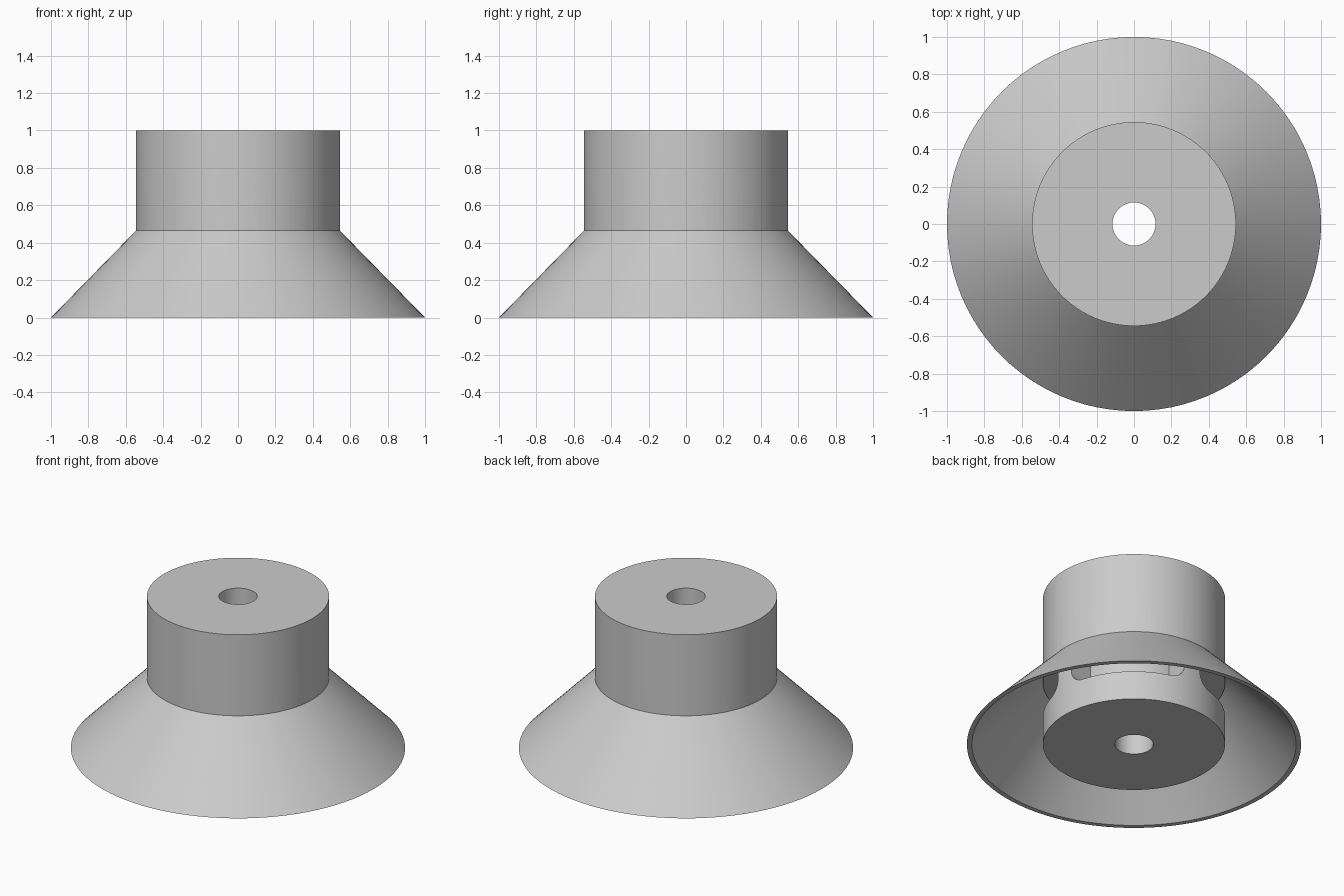
import bpy
import bmesh
from math import cos, sin, pi, radians, sqrt

SEGMENTS = 96
CORE_R, HOLE_R, HEIGHT = 0.545, 0.115, 1.0

cube = bpy.data.objects.get("Cube")
if cube:
    bpy.data.objects.remove(cube, do_unlink=True)

grey = bpy.data.materials.new("light_grey")
grey.use_nodes = True
colour = (0.6, 0.6, 0.6, 1)
grey.diffuse_color = colour
grey.node_tree.nodes["Principled BSDF"].inputs["Base Color"].default_value = colour


def loft(name, sections, closed):
    """Skin a list of equal point loops, capping the ends if not closed."""
    bm = bmesh.new()
    loops = [[bm.verts.new(p) for p in section] for section in sections]
    pairs = list(zip(loops, loops[1:]))
    if closed:
        pairs.append((loops[-1], loops[0]))
    else:
        bm.faces.new(loops[0])
        bm.faces.new(loops[-1])
    for a, b in pairs:
        for i in range(len(a)):
            j = (i + 1) % len(a)
            bm.faces.new((a[i], a[j], b[j], b[i]))
    bmesh.ops.recalc_face_normals(bm, faces=bm.faces)
    mesh = bpy.data.meshes.new(name)
    bm.to_mesh(mesh)
    bm.free()
    mesh.materials.append(grey)
    obj = bpy.data.objects.new(name, mesh)
    bpy.context.collection.objects.link(obj)
    return obj


def section(profile, angle):
    return [(r * cos(angle), r * sin(angle), z) for r, z in profile]


def revolve(name, profile):
    angles = [2 * pi * i / SEGMENTS for i in range(SEGMENTS)]
    return loft(name, [section(profile, a) for a in angles], True)


def slot_cutter(name, centre, half, low, high, corner, inner, outer):
    """Curved slot with rounded corners, following the core's side."""
    columns = []
    steps = 40
    for i in range(steps + 1):
        t = -cos(pi * i / steps)
        to_end = half * (1 - abs(t)) * CORE_R
        drop = max(corner - to_end, 0)
        inset = corner - sqrt(max(corner ** 2 - drop ** 2, 0))
        lo, hi = low + inset, high - inset
        profile = [(inner, lo), (outer, lo), (outer, hi), (inner, hi)]
        columns.append(section(profile, centre + half * t))
    return loft(name, columns, False)


# Thick cylindrical core with a bore right through
core = revolve("core", [(HOLE_R, 0), (CORE_R, 0), (CORE_R, HEIGHT), (HOLE_R, HEIGHT)])

# Thin conical skirt joined to the core
skirt = revolve("skirt", [(1, 0), (0.53, 0.48), (0.53, 0.449), (0.97, 0)])

# Four rounded slots round the core, under the skirt
for k in range(4):
    cutter = slot_cutter(f"slot_cutter_{k + 1}", radians(45 + 90 * k), radians(38.5),
                         0.19, 0.425, 0.09, 0.38, 0.6)
    cutter.hide_render = True
    cutter.hide_set(True)
    cut = core.modifiers.new(f"slot_{k + 1}", "BOOLEAN")
    cut.operation = "DIFFERENCE"
    cut.solver = "EXACT"
    cut.object = cutter

# Bake the slots, then remove the cutters
bpy.context.view_layer.update()
graph = bpy.context.evaluated_depsgraph_get()
baked = bpy.data.meshes.new_from_object(core.evaluated_get(graph))
core.modifiers.clear()
core.data = baked
for obj in [o for o in bpy.data.objects if o.name.startswith("slot_cutter")]:
    bpy.data.objects.remove(obj, do_unlink=True)

# Smooth sides with crisp edges
bpy.ops.object.select_all(action="DESELECT")
for obj in (core, skirt):
    obj.select_set(True)
bpy.context.view_layer.objects.active = core
bpy.ops.object.shade_smooth_by_angle(angle=radians(30))
